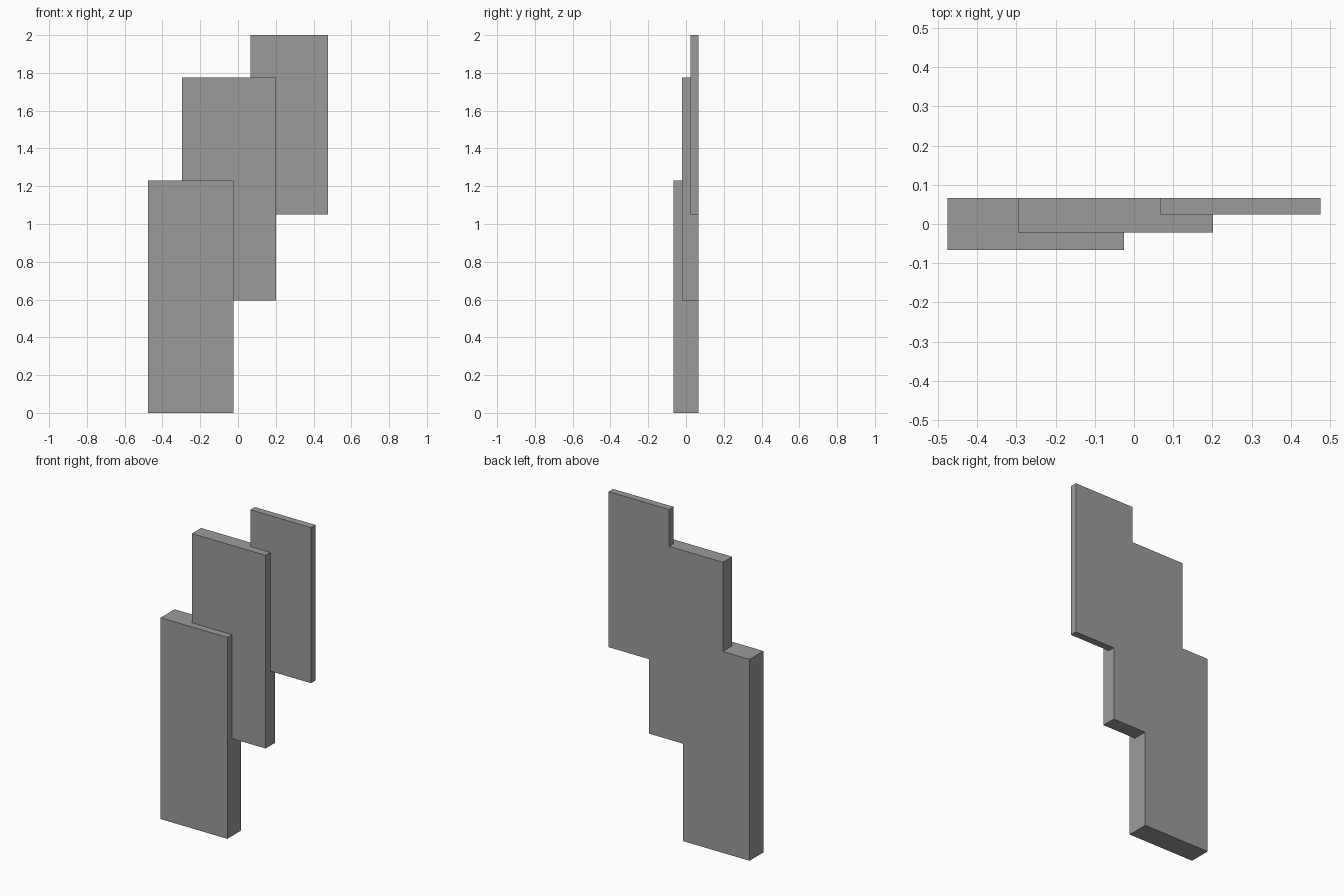
import bpy
import bmesh

cube = bpy.data.objects.get("Cube")
if cube:
    bpy.data.objects.remove(cube, do_unlink=True)

# Single flat grey
grey = bpy.data.materials.new("grey")
grey.use_nodes = True
colour = (0.33, 0.33, 0.33, 1.0)
grey.diffuse_color = colour
grey.node_tree.nodes["Principled BSDF"].inputs["Base Color"].default_value = colour

BACK_Y = 0.067  # all panels share one flush back plane


def panel(name, x0, x1, front_y, z0, z1):
    """Upright slab reaching from front_y to the shared back plane."""
    low, high = (x0, front_y, z0), (x1, BACK_Y, z1)
    bm = bmesh.new()
    bmesh.ops.create_cube(bm, size=1.0)
    for v in bm.verts:
        v.co = [a + (c + 0.5) * (b - a) for a, b, c in zip(low, high, v.co)]
    mesh = bpy.data.meshes.new(name)
    bm.to_mesh(mesh)
    bm.free()
    mesh.materials.append(grey)
    obj = bpy.data.objects.new(name, mesh)
    bpy.context.collection.objects.link(obj)
    return obj


# Three stepped panels, thickest and lowest at the front
panel("front_panel", -0.476, -0.025, -0.067, 0.0, 1.23)
panel("middle_panel", -0.296, 0.202, -0.022, 0.595, 1.775)
panel("back_panel", 0.067, 0.476, 0.024, 1.05, 2.0)
